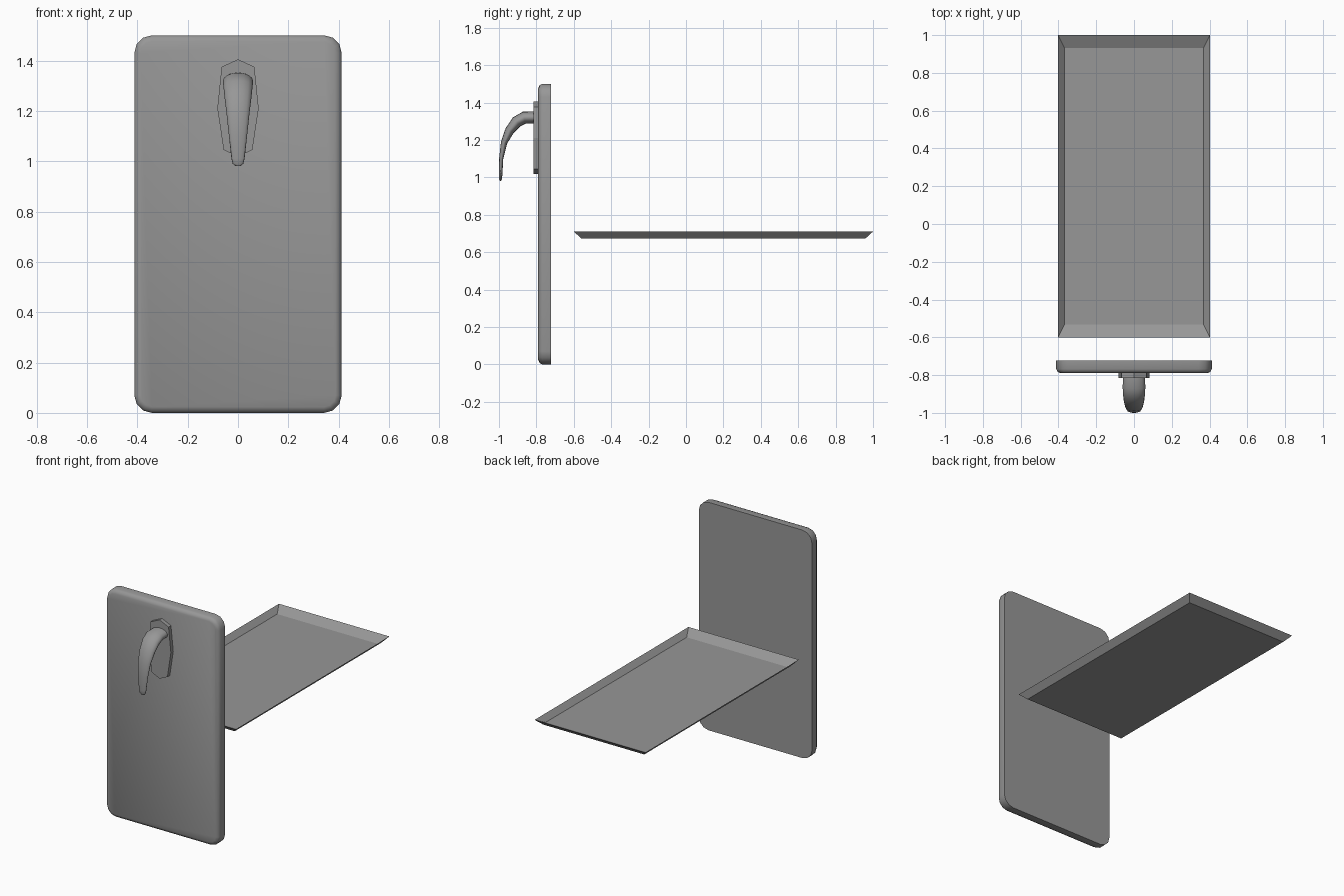
import bpy, bmesh, math
from mathutils import Vector

if "Cube" in bpy.data.objects:
    bpy.data.objects.remove(bpy.data.objects["Cube"], do_unlink=True)

grey = bpy.data.materials.new("mid grey")
grey.use_nodes = True
grey.diffuse_color = (0.31, 0.31, 0.31, 1)
grey.node_tree.nodes["Principled BSDF"].inputs["Base Color"].default_value = (0.31, 0.31, 0.31, 1)


def loft(name, rings, smooth_angle=None):
    """Join rings of points into a closed skin with a cap at each end."""
    bm = bmesh.new()
    loops = [[bm.verts.new(p) for p in ring] for ring in rings]
    n = len(loops[0])
    for a, b in zip(loops, loops[1:]):
        for i in range(n):
            j = (i + 1) % n
            bm.faces.new((a[i], a[j], b[j], b[i]))
    bm.faces.new(loops[0])
    bm.faces.new(loops[-1])
    bmesh.ops.recalc_face_normals(bm, faces=bm.faces)
    mesh = bpy.data.meshes.new(name)
    bm.to_mesh(mesh)
    bm.free()
    mesh.materials.append(grey)
    obj = bpy.data.objects.new(name, mesh)
    bpy.context.collection.objects.link(obj)
    if smooth_angle:
        bpy.ops.object.select_all(action='DESELECT')
        obj.select_set(True)
        bpy.context.view_layer.objects.active = obj
        bpy.ops.object.shade_smooth_by_angle(angle=math.radians(smooth_angle))
    return obj


def rounded_panel(y, inset, half_w=0.412, half_h=0.75, radius=0.07, steps=3):
    """Upright rounded rectangle at depth y."""
    r = radius - inset
    ring = []
    for q, (sx, sz) in enumerate([(1, 1), (-1, 1), (-1, -1), (1, -1)]):
        for k in range(steps + 1):
            a = math.pi / 2 * (q + k / steps)
            ring.append((sx * (half_w - radius) + r * math.cos(a), y,
                         half_h + sz * (half_h - radius) + r * math.sin(a)))
    return ring


def flat_rect(z, inset_x, inset_y):
    """Level rectangle inset from the tray rim."""
    x, y0, y1 = 0.402 - inset_x, -0.6 + inset_y, 1.0 - inset_y
    return [(x, y0, z), (x, y1, z), (-x, y1, z), (-x, y0, z)]


# Door panel: flat back, rounded front edge
loft("door", [rounded_panel(y, inset) for y, inset in
              [(-0.722, 0), (-0.768, 0), (-0.782, 0.007), (-0.79, 0.024)]], 50)

# Shallow tray with sloping walls and a sharp rim
loft("tray", [flat_rect(0.672, 0.035, 0.042), flat_rect(0.71, 0, 0),
              flat_rect(0.677, 0.034, 0.067)])

# Handle backplate: tall eight-sided plate
half = [(0, 1.405), (0.065, 1.375), (0.082, 1.21), (0.057, 1.045), (0, 1.018)]
outline = half + [(-x, z) for x, z in half[-2:0:-1]]
loft("handle_backplate", [[(x, y, z) for x, z in outline] for y in (-0.785, -0.815)])

# Handle: tapering oval section swept along a downward bend
# y, z, half thickness, half width
path = [(-0.80, 1.32, 0.033, 0.058), (-0.865, 1.319, 0.033, 0.060),
        (-0.905, 1.297, 0.031, 0.058), (-0.943, 1.25, 0.025, 0.053),
        (-0.973, 1.185, 0.017, 0.045), (-0.988, 1.10, 0.011, 0.036),
        (-0.991, 1.01, 0.009, 0.026), (-0.992, 0.99, 0.007, 0.021),
        (-0.992, 0.981, 0.003, 0.010)]
rings = []
for i, (y, z, t, w) in enumerate(path):
    before, after = path[max(i - 1, 0)], path[min(i + 1, len(path) - 1)]
    d = Vector((0, after[0] - before[0], after[1] - before[1])).normalized()
    out = Vector((0, d.z, -d.y))
    rings.append([Vector((0, y, z)) + out * t * math.sin(a) + Vector((w * math.cos(a), 0, 0))
                  for a in (math.tau * k / 16 for k in range(16))])
loft("handle", rings, 60)
